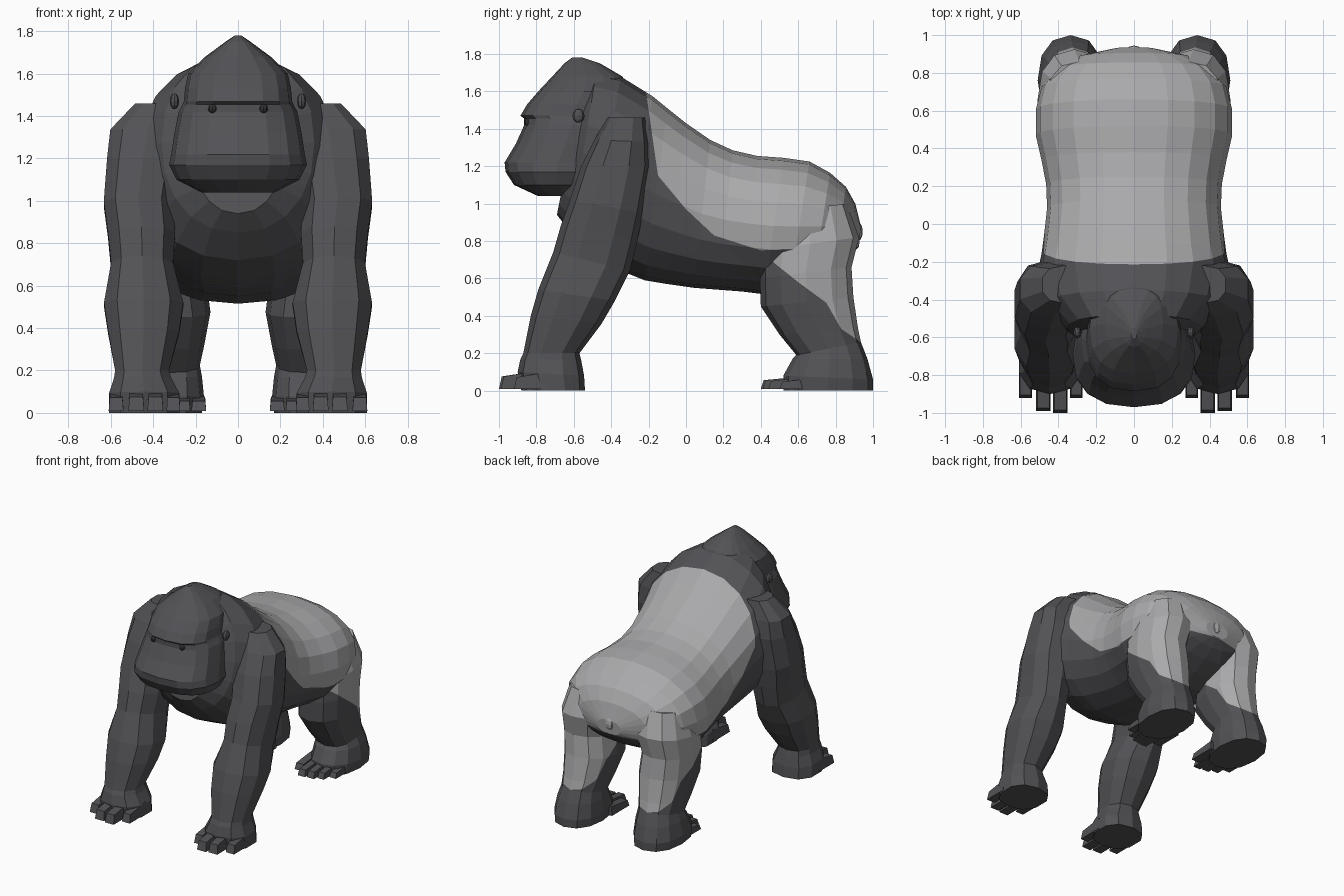
import bpy, bmesh, math
from mathutils import Vector


def material(name, colour):
    m = bpy.data.materials.new(name)
    m.diffuse_color = (*colour, 1)
    return m


FUR = material("dark fur", (0.085, 0.085, 0.093))
SILVER = material("silver fur", (0.40, 0.40, 0.41))
EYE = material("eye black", (0.03, 0.03, 0.032))


def finish(name, bm, mats, mirror=False):
    bmesh.ops.recalc_face_normals(bm, faces=bm.faces)
    mesh = bpy.data.meshes.new(name)
    bm.to_mesh(mesh)
    bm.free()
    for m in mats:
        mesh.materials.append(m)
    ob = bpy.data.objects.new(name, mesh)
    bpy.context.collection.objects.link(ob)
    if mirror:
        ob.modifiers.new("Mirror", 'MIRROR')
    return ob


def saddle_height(edge, y):
    """Height of the silver fur edge at a given y."""
    if y < edge[0][0]:
        return 9
    for (y0, z0), (y1, z1) in zip(edge, edge[1:]):
        if y <= y1:
            return z0 + (z1 - z0) * (y - y0) / (y1 - y0)
    return edge[-1][1]


def loft(name, rings, n, power=2.0, edge=None, mirror=False):
    """Skin oval rings, each (y1, z1, y2, z2, x1, x2): two profile points and a width."""
    bm = bmesh.new()
    loops = []
    for y1, z1, y2, z2, x1, x2 in rings:
        loop = []
        for i in range(n):
            a = 2 * math.pi * i / n
            s, c = (math.copysign(abs(v) ** (2 / power), v) for v in (math.sin(a), math.cos(a)))
            loop.append(bm.verts.new(((x1 + x2) / 2 + s * (x2 - x1) / 2,
                                      (y1 + y2) / 2 + c * (y1 - y2) / 2,
                                      (z1 + z2) / 2 + c * (z1 - z2) / 2)))
        loops.append(loop)
    for a, b in zip(loops, loops[1:]):
        for i in range(n):
            j = (i + 1) % n
            bm.faces.new((a[i], a[j], b[j], b[i]))
    bm.faces.new(loops[0])
    bm.faces.new(loops[-1])
    if edge:
        # cut along the fur edge, then colour the faces above it
        cuts = list(zip(edge, edge[1:]))
        for (y0, z0), (y1, z1) in cuts:
            bmesh.ops.bisect_plane(bm, geom=bm.verts[:] + bm.edges[:] + bm.faces[:], dist=1e-4,
                                   plane_co=(0, y0, z0), plane_no=Vector((0, z0 - z1, y1 - y0)))
        for f in bm.faces:
            c = f.calc_center_median()
            f.material_index = int(c.z > saddle_height(edge, c.y))
    return finish(name, bm, [FUR, SILVER], mirror)


def digits(name, specs):
    """Tapered blocks (x, width, y_tip, y_root, height) for fingers and toes."""
    bm = bmesh.new()
    for x, w, tip, root, h in specs:
        vs = bmesh.ops.create_cube(bm, size=1)["verts"]
        for v in vs:
            front, top = v.co.y < 0, v.co.z > 0
            v.co = (x + v.co.x * w * (0.85 if top else 1),
                    (tip + (0.015 if top else 0)) if front else root,
                    (h * (0.8 if front else 1.1)) if top else 0.01)
    return finish(name, bm, [FUR], True)


def sym(rows):
    return [(*r[:4], -r[4], r[4]) for r in rows]


SHOULDER_EDGE = [(-0.2, 1.5), (-0.15, 1.15), (0, 0.97), (0.15, 0.83), (0.4, 0.75)]

# Torso from rump to chest
loft("torso", sym([
    (0.935, 0.88, 0.925, 0.77, 0.10), (0.905, 1.00, 0.87, 0.71, 0.29),
    (0.855, 1.09, 0.79, 0.65, 0.41), (0.77, 1.165, 0.68, 0.59, 0.49),
    (0.66, 1.225, 0.55, 0.53, 0.52), (0.52, 1.245, 0.42, 0.515, 0.52),
    (0.38, 1.255, 0.30, 0.53, 0.49), (0.25, 1.285, 0.17, 0.54, 0.465),
    (0.13, 1.34, 0.04, 0.55, 0.46), (0.00, 1.43, -0.10, 0.57, 0.475),
    (-0.10, 1.51, -0.22, 0.59, 0.49), (-0.18, 1.575, -0.32, 0.63, 0.51),
    (-0.35, 1.68, -0.50, 0.72, 0.47), (-0.48, 1.70, -0.62, 0.85, 0.36),
    (-0.56, 1.60, -0.69, 0.94, 0.22)]), 20, 2.2, SHOULDER_EDGE + [(1.0, 0.77)])

# Head, stacked from chin to crest
loft("head", sym([
    (yf, z, yb, z, hw) for z, yf, yb, hw in (
        (1.04, -0.79, -0.52, 0.17), (1.10, -0.92, -0.46, 0.29), (1.17, -0.965, -0.42, 0.325),
        (1.22, -0.97, -0.40, 0.315), (1.32, -0.91, -0.38, 0.30), (1.42, -0.865, -0.36, 0.28),
        (1.455, -0.865, -0.35, 0.262), (1.47, -0.885, -0.34, 0.255), (1.53, -0.85, -0.32, 0.25),
        (1.60, -0.79, -0.30, 0.235), (1.68, -0.715, -0.34, 0.155),
        (1.75, -0.65, -0.46, 0.06), (1.78, -0.61, -0.55, 0.015))]), 16, 2.5)

# Arms with shoulders and palms
loft("arms", [
    (-0.42, 1.46, -0.22, 1.46, 0.25, 0.49), (-0.49, 1.34, -0.20, 1.33, 0.24, 0.61),
    (-0.56, 1.20, -0.19, 1.20, 0.27, 0.625), (-0.62, 1.02, -0.23, 0.95, 0.30, 0.64),
    (-0.67, 0.88, -0.26, 0.80, 0.29, 0.62), (-0.71, 0.74, -0.30, 0.64, 0.30, 0.605),
    (-0.79, 0.54, -0.38, 0.48, 0.25, 0.64), (-0.83, 0.40, -0.45, 0.36, 0.27, 0.62),
    (-0.87, 0.20, -0.57, 0.20, 0.32, 0.585), (-0.885, 0.17, -0.56, 0.16, 0.31, 0.59),
    (-0.90, 0.10, -0.545, 0.08, 0.27, 0.615), (-0.88, 0, -0.54, 0, 0.27, 0.615)],
    10, 2.4, mirror=True)

# Legs with feet
loft("legs", [
    (0.47, 0.95, 0.86, 1.00, 0.12, 0.46), (0.40, 0.75, 0.925, 0.82, 0.12, 0.51),
    (0.395, 0.60, 0.885, 0.66, 0.15, 0.51), (0.40, 0.45, 0.895, 0.50, 0.13, 0.50),
    (0.50, 0.30, 0.92, 0.33, 0.16, 0.48), (0.59, 0.19, 0.935, 0.26, 0.18, 0.47),
    (0.57, 0.17, 0.97, 0.17, 0.17, 0.49), (0.52, 0.08, 1.00, 0.06, 0.16, 0.51),
    (0.52, 0, 1.00, 0, 0.17, 0.50)], 12, 2.3,
    [(0.2, 0.8), (0.4, 0.74), (0.6, 0.58), (0.75, 0.47), (0.83, 0.33), (0.95, 0.25)], True)

digits("fingers", [(0.305, 0.065, -0.92, -0.72, 0.09), (0.39, 0.075, -1.0, -0.8, 0.095),
                   (0.48, 0.075, -0.99, -0.8, 0.095), (0.575, 0.07, -0.92, -0.74, 0.09)])
digits("toes", [(0.185, 0.07, 0.47, 0.68, 0.07), (0.255, 0.06, 0.40, 0.64, 0.07),
                (0.325, 0.06, 0.41, 0.62, 0.07), (0.39, 0.055, 0.44, 0.62, 0.065),
                (0.45, 0.055, 0.50, 0.68, 0.06)])


def ball(name, loc, size, mat, mirror=True):
    bm = bmesh.new()
    bmesh.ops.create_uvsphere(bm, u_segments=8, v_segments=6, radius=1)
    for v in bm.verts:
        v.co = Vector(loc) + Vector(a * b for a, b in zip(v.co, size))
    return finish(name, bm, [mat], mirror)


# Face details, ears and tail stub
ball("eyes", (0.12, -0.845, 1.435), (0.022, 0.02, 0.022), EYE)
ball("ears", (0.30, -0.575, 1.47), (0.022, 0.032, 0.038), FUR)
ball("tail", (0, 0.92, 0.85), (0.04, 0.025, 0.05), SILVER, False)
